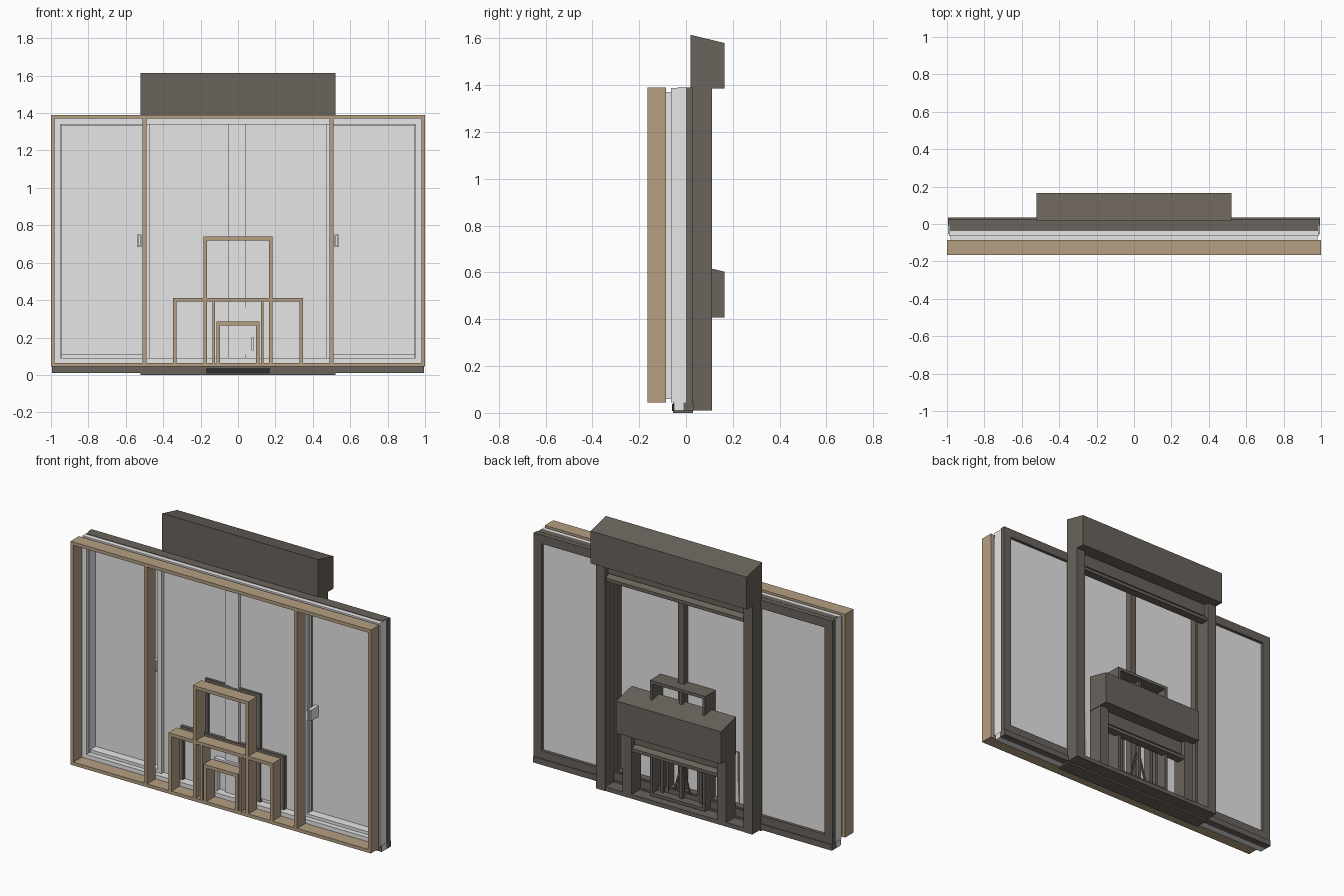
import bpy, bmesh

if "Cube" in bpy.data.objects:
    bpy.data.objects.remove(bpy.data.objects["Cube"])

def mat(name, c):
    m = bpy.data.materials.new(name)
    m.diffuse_color = (*c, 1)
    m.use_nodes = True
    m.node_tree.nodes["Principled BSDF"].inputs["Base Color"].default_value = m.diffuse_color
    return m

WOOD = mat("oak wood", (0.46, 0.345, 0.225))
DARK = mat("dark bronze", (0.145, 0.125, 0.106))
LIGHT = mat("light grey", (0.80, 0.80, 0.80))
GLASS = mat("glass grey", (0.79, 0.79, 0.79))
BLACK = mat("black trim", (0.03, 0.03, 0.03))

def boxes(name, m, *specs):
    """One object from boxes given as (x0, x1, y0, y1, z0, z1)."""
    bm = bmesh.new()
    for x0, x1, y0, y1, z0, z1 in specs:
        v = [bm.verts.new((x, y, z)) for x in (x0, x1) for y in (y0, y1) for z in (z0, z1)]
        for f in ((0, 1, 3, 2), (4, 6, 7, 5), (0, 4, 5, 1), (2, 3, 7, 6), (0, 2, 6, 4), (1, 5, 7, 3)):
            bm.faces.new([v[i] for i in f])
    bmesh.ops.recalc_face_normals(bm, faces=bm.faces)
    me = bpy.data.meshes.new(name)
    bm.to_mesh(me)
    bm.free()
    me.materials.append(m)
    ob = bpy.data.objects.new(name, me)
    bpy.context.collection.objects.link(ob)
    return ob

def ring(x0, x1, y0, y1, z0, z1, t):
    """Four boxes that make a rectangular frame of width t."""
    return [(x0, x0 + t, y0, y1, z0, z1), (x1 - t, x1, y0, y1, z0, z1),
            (x0 + t, x1 - t, y0, y1, z0, z0 + t), (x0 + t, x1 - t, y0, y1, z1 - t, z1)]

def pair(x0, x1, *rest):
    """A box and its mirror image in x."""
    return [(x0, x1, *rest), (-x1, -x0, *rest)]

def shutter_box(name, hw, z0, z1):
    """Shutter housing with a top that slopes down to the back."""
    ob = boxes(name, DARK, (-hw, hw, 0.02, 0.165, z0, z1))
    for v in ob.data.vertices:
        if v.co.z > z1 - 0.01 and v.co.y > 0.16:
            v.co.z -= 0.035

def shutter_slats(name, hw, z):
    """Hanging slats with a sloped end bar below the housing."""
    boxes(name, DARK, (-hw, hw, 0.07, 0.085, z - 0.08, z))
    bar = boxes(name + "_end_bar", DARK, (-hw, hw, 0.055, 0.105, z - 0.12, z - 0.07))
    for v in bar.data.vertices:
        if v.co.z > z - 0.08 and v.co.y > 0.1:
            v.co.z -= 0.03

WY = (-0.165, -0.085)

# Wooden lining on the room side
boxes("wood_outer_frame", WOOD, *ring(-1, 1, *WY, 0.045, 1.39, 0.02))
boxes("wood_mullions", WOOD, *pair(0.49, 0.51, *WY, 0.065, 1.37))
boxes("wood_tall_opening", WOOD, *pair(0.165, 0.185, *WY, 0.065, 0.74),
      (-0.165, 0.165, *WY, 0.72, 0.74))
boxes("wood_wide_opening", WOOD, *pair(0.328, 0.347, *WY, 0.065, 0.412),
      (-0.328, 0.328, *WY, 0.392, 0.412), *pair(0.122, 0.137, *WY, 0.065, 0.392))
boxes("wood_small_opening", WOOD, *pair(0.095, 0.115, *WY, 0.065, 0.285),
      (-0.095, 0.095, *WY, 0.265, 0.285))

# Light inner frame and dark outer frame
boxes("inner_gasket", LIGHT, *ring(-0.98, 0.98, -0.085, -0.065, 0.06, 1.37, 0.03))
boxes("inner_frame", LIGHT, *ring(-0.99, 0.99, -0.065, 0, 0.045, 1.388, 0.045))
boxes("outer_frame", DARK, *ring(-0.995, 0.995, 0, 0.028, 0.04, 1.39, 0.052))
boxes("frame_top_cap", DARK, (-0.985, 0.985, -0.037, 0, 1.387, 1.391))

# Fixed side panes and centre sashes
boxes("side_glass", GLASS, *pair(0.497, 0.955, -0.004, 0.01, 0.08, 1.35))
boxes("centre_glass", GLASS, (-0.5, 0.5, -0.035, -0.02, 0.05, 1.36))
boxes("side_inner_sash", LIGHT, *[b for s in (-1, 1) for b in
      ring(min(s * .47, s * .975), max(s * .47, s * .975), -0.055, -0.004, 0.08, 1.36, 0.028)])
boxes("centre_bar_inner", LIGHT, (-0.05, 0.04, -0.05, -0.035, 0.08, 1.36))
boxes("centre_bar_outer", DARK, (0.0, 0.04, -0.02, 0.02, 0.06, 1.35))
boxes("centre_outer_sash", DARK, *ring(-0.5, 0.5, -0.02, 0.02, 0.045, 1.385, 0.055))

# Sills
boxes("sill_core", LIGHT, (-0.995, 0.995, -0.05, -0.01, 0.01, 0.045))
boxes("sill_front", DARK, (-0.994, 0.994, -0.053, -0.05, 0.01, 0.045))
boxes("sill_back", DARK, (-0.995, 0.995, -0.01, 0.034, 0.01, 0.045))
boxes("centre_sill", DARK, (-0.52, 0.52, -0.056, 0.03, 0.0, 0.04),
      (-0.46, 0.46, 0.03, 0.11, 0.01, 0.035))
boxes("threshold", BLACK, (-0.17, 0.17, -0.06, -0.055, 0.008, 0.038))

# Large roller shutter
boxes("shutter_rails", DARK, *pair(0.46, 0.52, 0.02, 0.112, 0.01, 1.39))
shutter_box("shutter_housing", 0.52, 1.385, 1.615)
shutter_slats("shutter_slats", 0.46, 1.39)

# Small roller shutter
boxes("small_shutter_rails", DARK, *pair(0.285, 0.345, 0.02, 0.112, 0.03, 0.41))
shutter_box("small_shutter_housing", 0.348, 0.408, 0.638)
shutter_slats("small_shutter_slats", 0.285, 0.41)

# Nested small windows
boxes("tall_window_frame", DARK, *ring(-0.184, 0.184, -0.05, 0.08, 0.046, 0.739, 0.018))
boxes("wide_window_frame", DARK, *ring(-0.346, 0.346, -0.055, -0.02, 0.046, 0.411, 0.017))
boxes("small_window_frame", LIGHT, *ring(-0.115, 0.115, -0.065, -0.035, 0.05, 0.285, 0.02))
boxes("small_window_posts", DARK, *pair(0.122, 0.138, -0.02, 0.045, 0.04, 0.40),
      *pair(0.095, 0.112, -0.02, 0.03, 0.04, 0.40), (-0.01, 0.01, 0.03, 0.05, 0.04, 0.73))
boxes("small_glass", GLASS, (0.04, 0.295, -0.042, -0.037, 0.11, 0.36))

# Slanted struts of the small door
for side, label in ((-1, "left"), (1, "right")):
    strut = boxes(label + "_door_strut", DARK, (-0.005, 0.005, 0.03, 0.04, 0.1, 0.28))
    for v in strut.data.vertices:
        if v.co.z < 0.2:
            v.co.x += side * 0.05

# Handles
boxes("sash_handles", LIGHT, *pair(0.517, 0.54, -0.075, -0.004, 0.685, 0.75),
      *pair(0.522, 0.532, -0.09, -0.075, 0.69, 0.745))
boxes("small_door_handle", LIGHT, (0.072, 0.084, -0.09, -0.04, 0.13, 0.2))
